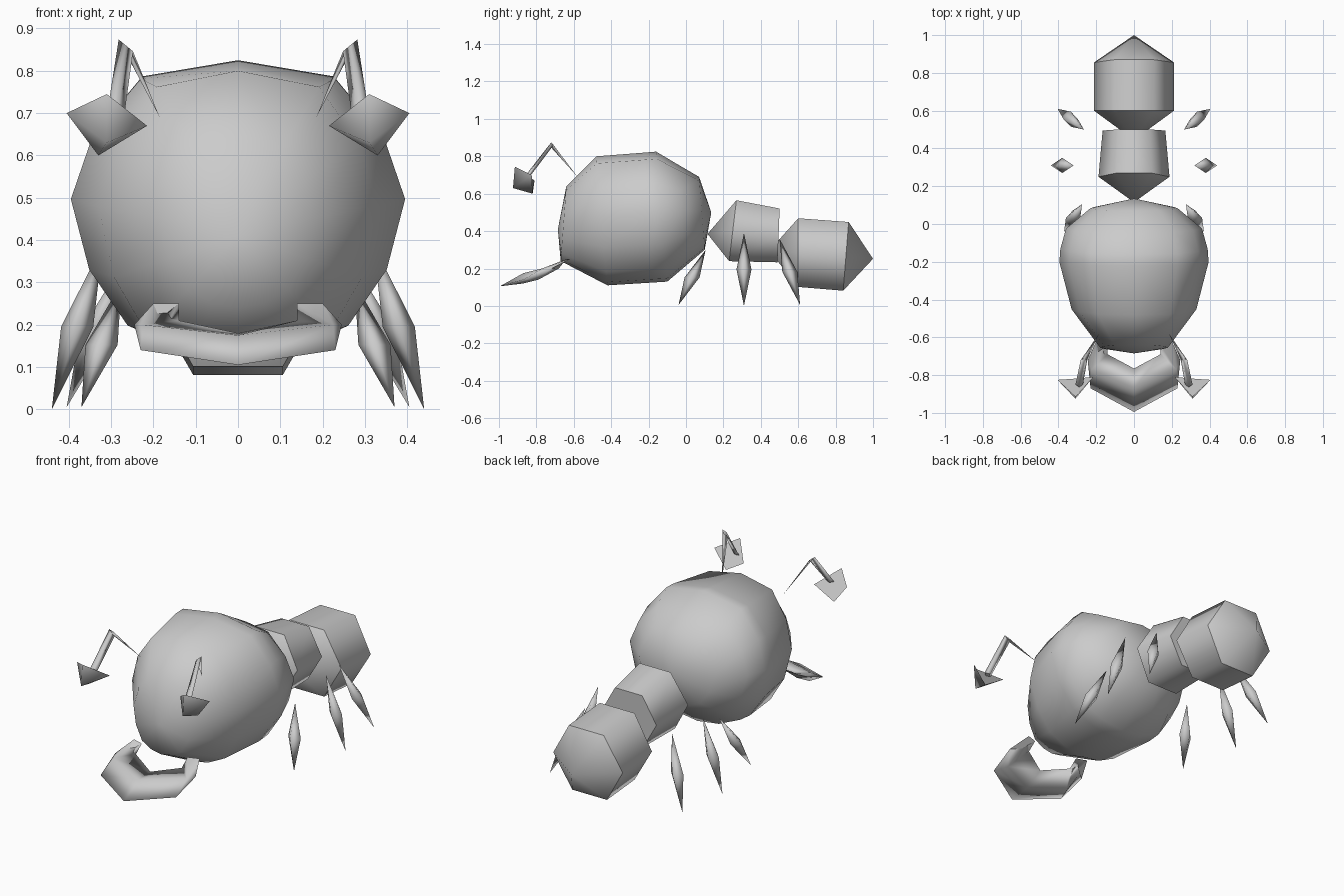
import bpy, bmesh, math
from mathutils import Vector

cube = bpy.data.objects.get("Cube")
if cube:
    bpy.data.objects.remove(cube)

grey = bpy.data.materials.new("plain_grey")
grey.use_nodes = True
grey.diffuse_color = (0.6, 0.6, 0.6, 1)
bsdf = next(n for n in grey.node_tree.nodes if n.type == 'BSDF_PRINCIPLED')
bsdf.inputs["Base Color"].default_value = grey.diffuse_color


def loft(name, rings, sharp_rings=False):
    """Skin a list of rings; a ring of one point is a pole, open ends are capped."""
    bm = bmesh.new()
    loops = [[bm.verts.new(p) for p in ring] for ring in rings]
    for a, b in zip(loops, loops[1:]):
        n = max(len(a), len(b))
        for i in range(n):
            j = (i + 1) % n
            if len(a) == 1:
                bm.faces.new((a[0], b[i], b[j]))
            elif len(b) == 1:
                bm.faces.new((a[i], b[0], a[j]))
            else:
                bm.faces.new((a[i], b[i], b[j], a[j]))
    for end in (loops[0], loops[-1]):
        if len(end) > 2:
            bm.faces.new(end)
            for i, v in enumerate(end):
                bm.edges.get((v, end[i - 1])).smooth = False
    if sharp_rings:
        for ring in loops:
            if len(ring) > 2:
                for i, v in enumerate(ring):
                    bm.edges.get((v, ring[i - 1])).smooth = False
    bmesh.ops.recalc_face_normals(bm, faces=bm.faces)
    for f in bm.faces:
        f.smooth = True
    mesh = bpy.data.meshes.new(name)
    bm.to_mesh(mesh)
    bm.free()
    mesh.materials.append(grey)
    obj = bpy.data.objects.new(name, mesh)
    bpy.context.collection.objects.link(obj)
    return obj


def pair(name, rings, sharp_rings=False):
    """Left part and its mirrored right twin."""
    for side, s in (("left", 1), ("right", -1)):
        loft(f"{side}_{name}", [[(s * x, y, z) for x, y, z in r] for r in rings], sharp_rings)


# Head: faceted egg lofted from back to front
half = [(0, 1), (.58, .89), (.87, .5), (1, .07), (.89, -.41), (.66, -.79), (.33, -.95), (0, -1)]
section = half + [(-x, z) for x, z in half[-2:0:-1]]


def head_ring(y_top, z_top, y_bot, z_bot, width):
    top, bot = Vector((0, y_top, z_top)), Vector((0, y_bot, z_bot))
    return [bot.lerp(top, (h + 1) / 2) + Vector((x * width, 0, 0)) for x, h in section]


loft("head", [
    [(0, .135, .5)],
    head_ring(.07, .69, .10, .30, .23),
    head_ring(-.045, .757, 0, .215, .36),
    head_ring(-.16, .825, -.10, .13, .39),
    head_ring(-.22, .82, -.18, .125, .395),
    head_ring(-.48, .80, -.42, .11, .33),
    head_ring(-.64, .64, -.67, .24, .18),
    [(0, -.685, .41)],
])


# Body segments: six-sided barrels with pointed ends
def hex_ring(y, z, radius, lean=0):
    ring = []
    for i in range(6):
        a = i * math.pi / 3
        dz = radius * math.sin(a)
        ring.append((radius * math.cos(a), y + dz * lean, z + dz))
    return ring


loft("thorax", [[(0, .115, .385)], hex_ring(.25, .402, .188, .12),
                hex_ring(.495, .377, .166, .04)], True)
loft("abdomen", [[(0, .445, .295)], hex_ring(.6, .285, .212),
                 hex_ring(.855, .265, .212, .08), [(0, 1, .252)]], True)


# Legs: slim spindles
def diamond(c, rx, ry, rz=0):
    x, y, z = c
    return [(x + rx, y, z + rz), (x, y + ry, z), (x - rx, y, z - rz), (x, y - ry, z)]


legs = {"front_leg": ((.275, .105, .30), (.37, -.04, .005)),
        "middle_leg": ((.32, .31, .39), (.44, .31, 0)),
        "rear_leg": ((.265, .5, .36), (.405, .61, .005))}
for name, (top, foot) in legs.items():
    middle = Vector(top).lerp(Vector(foot), .5)
    pair(name, [[top], diamond(middle, .038, .04), [foot]])

# Jaws: one diamond-section crescent curving round the front
jaw_tip = [(.14, -.64, .25), (.2, -.62, .25), (.245, -.72, .2), (.2, -.68, .2)]
jaw_bend = [(.14, -.69, .21), (.225, -.77, .2), (.23, -.87, .14), (.2, -.79, .14)]
jaw_front = [(0, -.765, .18), (0, -.87, .175), (0, -.995, .105), (0, -.87, .12)]


def flip(ring):
    return [(-x, y, z) for x, y, z in ring]


loft("jaws", [jaw_tip, jaw_bend, jaw_front, flip(jaw_bend), flip(jaw_tip)])

# Feelers: bent stalks ending in square pyramids
pair("feeler_stalk", [
    [(.185, -.58, .69)],
    diamond((.265, -.72, .86), .017, .012, .014),
    diamond((.29, -.85, .69), .02, .014, .005),
])
pair("feeler_tip", [
    [(.31, -.915, .745), (.405, -.825, .70), (.33, -.82, .60), (.215, -.81, .67)],
    [(.31, -.925, .63)],
])
